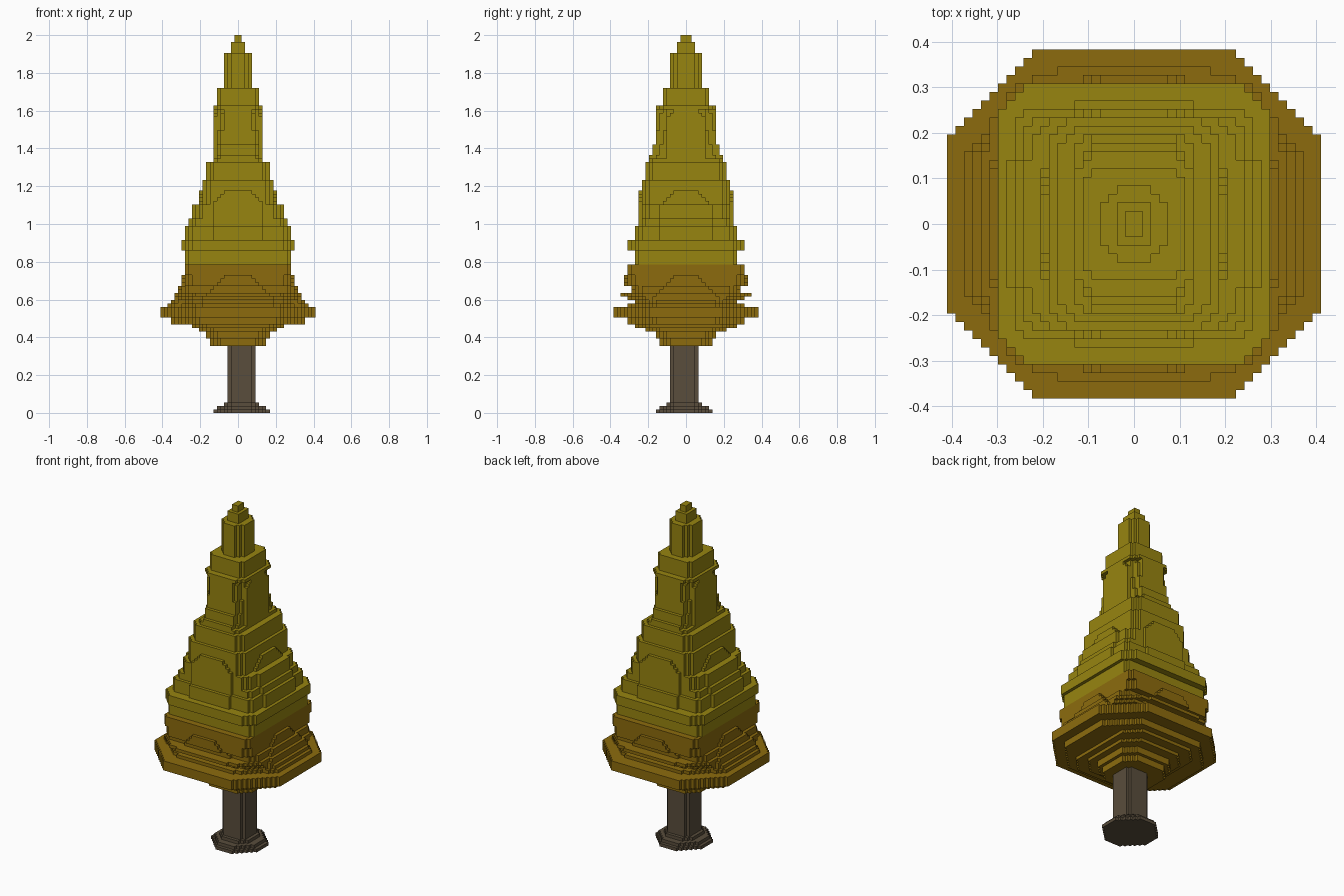
import bpy

if "Cube" in bpy.data.objects:
    bpy.data.objects.remove(bpy.data.objects["Cube"])

V = 2.0 / 107            # size of one block


def material(name, rgb):
    m = bpy.data.materials.new(name)
    m.diffuse_color = (*rgb, 1)
    m.use_nodes = True
    m.node_tree.nodes["Principled BSDF"].inputs["Base Color"].default_value = m.diffuse_color
    return m


bark = material("grey brown bark", (0.100, 0.075, 0.045))
amber = material("amber leaves", (0.265, 0.148, 0.004))
olive = material("olive yellow leaves", (0.310, 0.232, 0.005))

# Foliage tiers in blocks: top row, half width x, half width y, corner cut
TIERS = [
    (21, 8, 7.5, 4), (23, 9, 8.5, 4), (24, 11, 11.5, 5), (25, 13, 14.5, 5),
    (27, 19, 16.5, 9), (30, 22, 20.5, 11), (31, 20, 16.5, 8), (32, 19, 14.5, 6),
    (33, 18, 16.5, 5), (34, 18, 18.5, 6), (36, 17, 15.5, 3), (39, 16, 17.5, 3),
    (42, 15, 16.5, 2), (46, 15, 14.5, 2), (49, 16, 16.5, 4), (53, 15, 14.5, 2),
    (55, 14, 13.5, 2), (59, 13, 13.5, 3), (63, 11, 13.5, 3), (66, 10, 12.5, 3),
    (71, 9, 11.5, 3), (73, 7, 10.5, 2), (76, 7, 9.5, 2), (80, 7, 8.5, 2),
    (87, 6.5, 8.5, 2), (92, 6, 6.5, 2), (102, 3.5, 4.5, 2), (105, 2, 2.5, 1),
    (107, 1, 1.5, 1),
]


def cut_rect(x, y, hx, hy, cut):
    """Rectangle with stepped corners."""
    ax, ay = abs(x), abs(y)
    if ax > hx or ay > hy:
        return False
    return max(0, ax - hx + cut) + max(0, ay - hy + cut) <= cut


def off_arch(u, k):
    """1 outside the raised arched pads on each side, else 0."""
    for low, high, half in ((30, 39, 10), (49, 63, 7), (72, 86, 5)):
        if low <= k < high:
            return 1 if abs(u) > min(half, 2.5 + high - k) else 0
    return 0


def leaf_cell(x, y, k):
    if k < 19:
        return False
    for top, hx, hy, cut in TIERS:
        if k < top:
            return cut_rect(x, y, hx - off_arch(y, k), hy - off_arch(x, k), cut)
    return False


def trunk_cell(x, y, k):
    flare = (4, 3, 1)[k] if k < 3 else 0
    return cut_rect(x - 1, y + 0.5, 4 + flare, 4 + flare, 2 + flare)


# Outward direction and the four corners of each block side
SIDES = [
    ((1, 0, 0), ((1, 0, 0), (1, 1, 0), (1, 1, 1), (1, 0, 1))),
    ((-1, 0, 0), ((0, 0, 0), (0, 0, 1), (0, 1, 1), (0, 1, 0))),
    ((0, 1, 0), ((0, 1, 0), (0, 1, 1), (1, 1, 1), (1, 1, 0))),
    ((0, -1, 0), ((0, 0, 0), (1, 0, 0), (1, 0, 1), (0, 0, 1))),
    ((0, 0, 1), ((0, 0, 1), (1, 0, 1), (1, 1, 1), (0, 1, 1))),
    ((0, 0, -1), ((0, 0, 0), (0, 1, 0), (1, 1, 0), (1, 0, 0))),
]


def build_blocks(name, inside, rows, mats, rule):
    """Make the exposed block faces of a filled shape."""
    cells = {(i, j, k) for k in rows for i in range(-24, 24)
             for j in range(-23, 24) if inside(i + 0.5, j, k)}
    index, verts, faces, slots = {}, [], [], []
    for i, j, k in sorted(cells):
        for (dx, dy, dz), corners in SIDES:
            if (i + dx, j + dy, k + dz) in cells:
                continue
            face = []
            for a, b, c in corners:
                key = (i + a, j + b, k + c)
                if key not in index:
                    index[key] = len(verts)
                    verts.append((key[0] * V, (key[1] - 0.5) * V, key[2] * V))
                face.append(index[key])
            faces.append(face)
            slots.append(rule(k))
    mesh = bpy.data.meshes.new(name)
    mesh.from_pydata(verts, [], faces)
    for m in mats:
        mesh.materials.append(m)
    mesh.polygons.foreach_set("material_index", slots)
    mesh.update()
    bpy.context.collection.objects.link(bpy.data.objects.new(name, mesh))


# Trunk with flared roots
build_blocks("trunk", trunk_cell, range(0, 19), [bark], lambda k: 0)
# Tapered foliage, amber below and olive above
build_blocks("foliage", leaf_cell, range(19, 107), [amber, olive],
             lambda k: 0 if k < 42 else 1)
